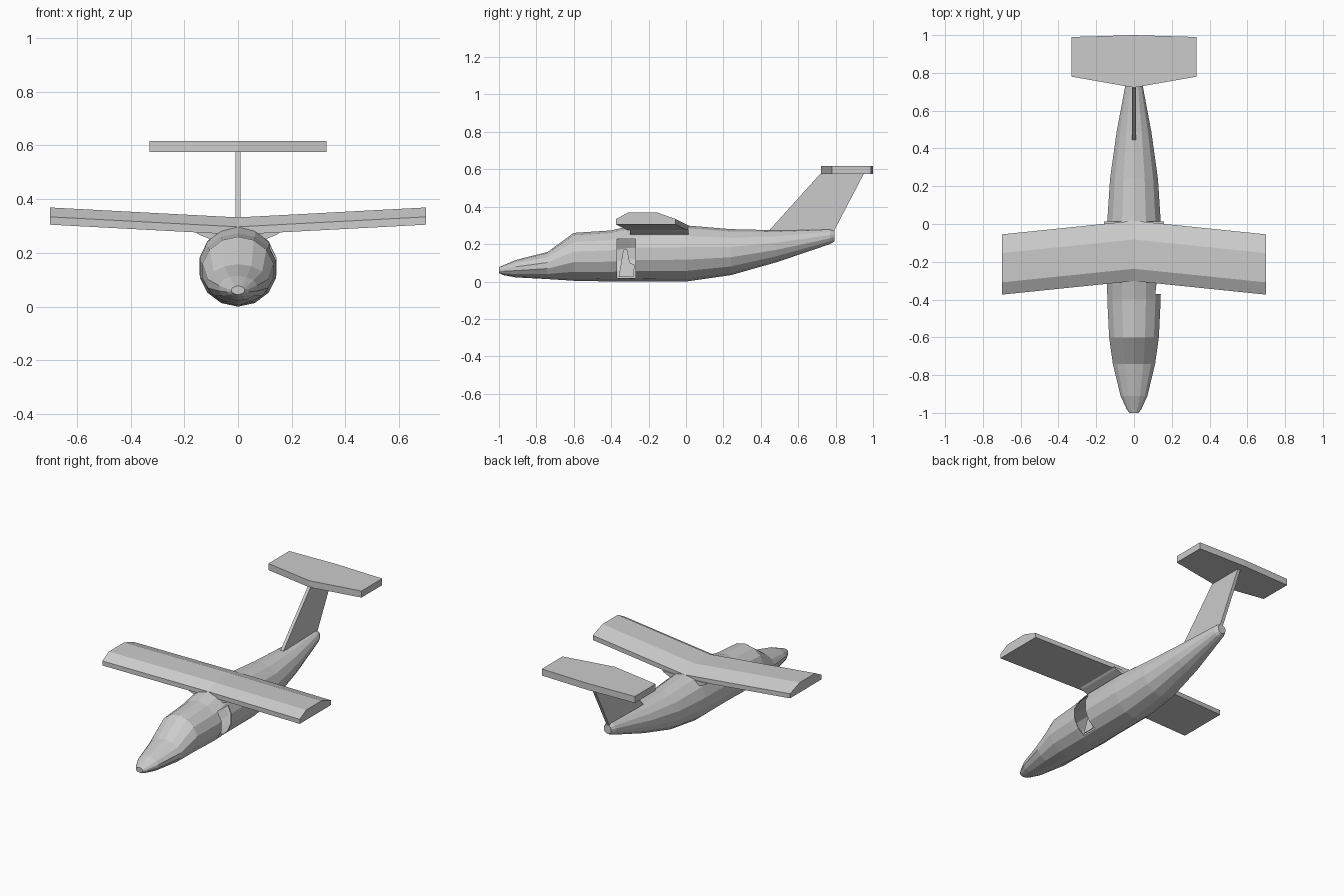
import bpy
import bmesh
from math import sin, cos, tau

if "Cube" in bpy.data.objects:
    bpy.data.objects.remove(bpy.data.objects["Cube"], do_unlink=True)

GREY = (0.6, 0.6, 0.6, 1.0)
paint = bpy.data.materials.new("plain grey")
paint.use_nodes = True
paint.diffuse_color = GREY
paint.node_tree.nodes["Principled BSDF"].inputs["Base Color"].default_value = GREY


def loft(name, rings):
    """Skin a list of equal-length point rings and cap both ends."""
    bm = bmesh.new()
    loops = [[bm.verts.new(p) for p in ring] for ring in rings]
    n = len(loops[0])
    for a, b in zip(loops, loops[1:]):
        for i in range(n):
            j = (i + 1) % n
            bm.faces.new((a[i], a[j], b[j], b[i]))
    bm.faces.new(loops[0])
    bm.faces.new(loops[-1])
    bmesh.ops.recalc_face_normals(bm, faces=bm.faces)
    mesh = bpy.data.meshes.new(name)
    bm.to_mesh(mesh)
    bm.free()
    mesh.materials.append(paint)
    obj = bpy.data.objects.new(name, mesh)
    bpy.context.collection.objects.link(obj)
    return obj


def slab_x(name, profile, x0, x1):
    """Extrude a (y, z) profile sideways."""
    return loft(name, [[(x, y, z) for y, z in profile] for x in (x0, x1)])


# Fuselage: faceted oval sections (y, bottom, top, half width)
SIDES = 14
stations = [
    (-1.0, 0.045, 0.077, 0.025),
    (-0.98, 0.035, 0.085, 0.04),
    (-0.91, 0.022, 0.115, 0.073),
    (-0.74, 0.013, 0.158, 0.115),
    (-0.60, 0.004, 0.26, 0.135),
    (-0.40, 0.0, 0.273, 0.145),
    (-0.30, 0.0, 0.297, 0.146),
    (0.0, 0.0, 0.3, 0.146),
    (0.24, 0.034, 0.28, 0.13),
    (0.49, 0.105, 0.274, 0.094),
    (0.77, 0.2, 0.28, 0.04),
    (0.795, 0.215, 0.272, 0.027),
]
rings = []
for y, low, high, half in stations:
    mid, rad = (low + high) / 2, (high - low) / 2
    rings.append([(half * sin(tau * i / SIDES), y, mid + rad * cos(tau * i / SIDES))
                  for i in range(SIDES)])
fuselage = loft("fuselage", rings)

# Thin hollow skin with the doorway cut in the left side
cutter = slab_x("doorway_cutter", [(-0.37, 0.02), (-0.27, 0.02),
                                   (-0.27, 0.228), (-0.37, 0.228)], 0.04, 0.25)
cutter.hide_render = True
shell = fuselage.modifiers.new("skin", 'SOLIDIFY')
shell.thickness = 0.006
shell.offset = -1
cut = fuselage.modifiers.new("doorway", 'BOOLEAN')
cut.operation = 'DIFFERENCE'
cut.solver = 'EXACT'
cut.object = cutter
bpy.context.view_layer.objects.active = fuselage
for mod in ("skin", "doorway"):
    bpy.ops.object.modifier_apply(modifier=mod)
bpy.data.objects.remove(cutter, do_unlink=True)

# Leaning panel just inside the doorway
panel = [(-0.36, 0.025), (-0.28, 0.025), (-0.275, 0.09), (-0.3, 0.1),
         (-0.315, 0.17), (-0.335, 0.17)]
loft("doorway_panel", [[(x - 0.15 * z, y, z) for y, z in panel] for x in (0.078, 0.083)])

# Wing: one flat-bottomed section swept forward and raised at both tips
section = [(-0.302, 0.268), (-0.302, 0.297), (-0.237, 0.332),
           (-0.082, 0.332), (0.017, 0.297), (0.017, 0.268)]
loft("wing", [[(x, y - 0.072 * t, z + 0.037 * t) for y, z in section]
              for x, t in ((-0.7, 1), (0, 0), (0.7, 1))])

# Fairing that blends the wing into the body
fairing = [(-0.16, 0.279), (-0.145, 0.268), (-0.1, 0.25),
           (0.1, 0.25), (0.145, 0.268), (0.16, 0.279)]
loft("wing_fairing", [[(x, y, z) for x, z in fairing] for y in (-0.3, 0.013)])

# Tail fin and high tailplane
slab_x("tail_fin", [(0.44, 0.268), (0.79, 0.268), (0.952, 0.578), (0.72, 0.578)],
       -0.01, 0.01)
outline = [(-0.33, 0.78), (0, 0.722), (0.33, 0.78), (0.33, 0.99), (0, 1.0), (-0.33, 0.99)]
loft("tailplane", [[(x, y, z) for x, y in outline] for z in (0.575, 0.617)])
